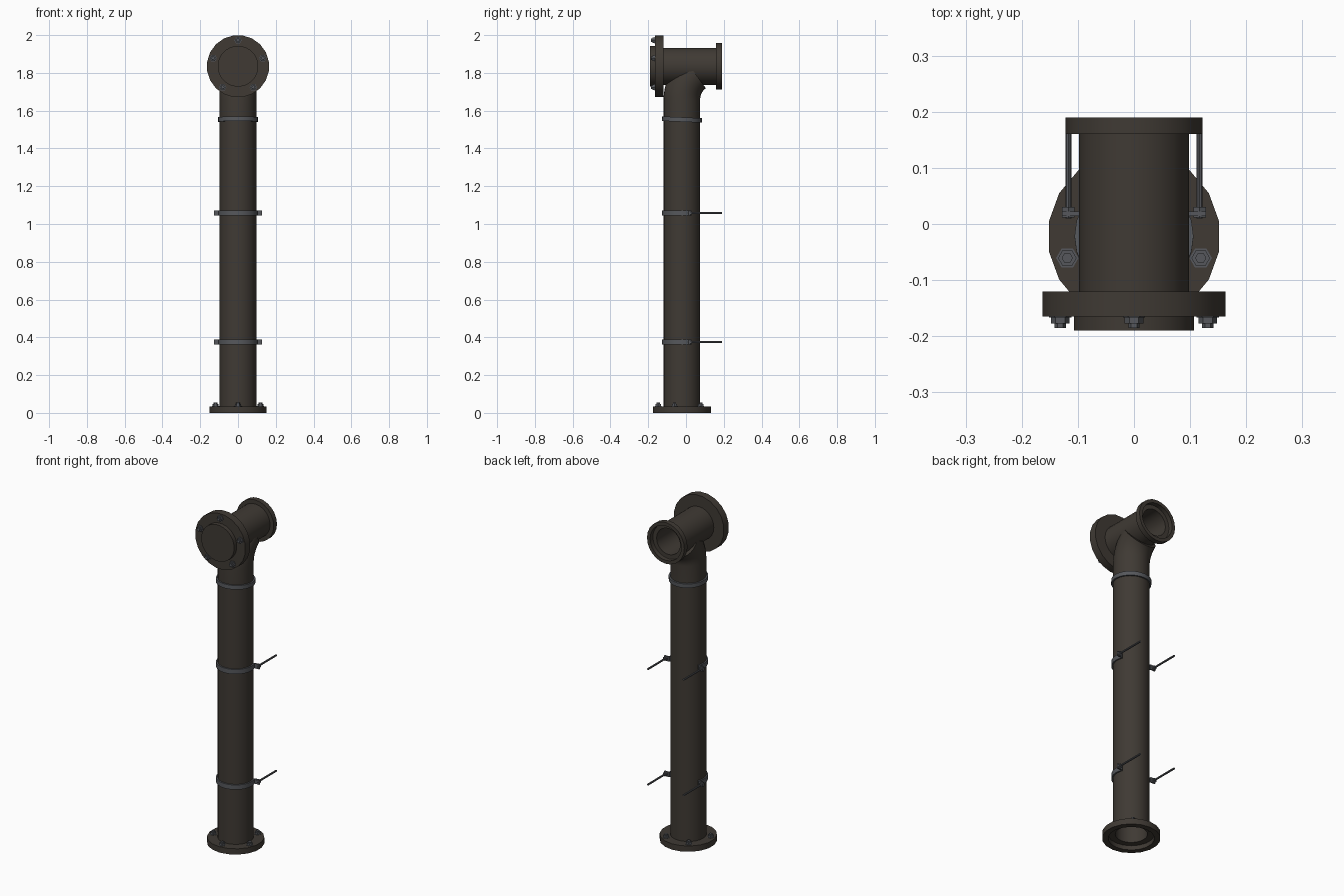
import bpy, bmesh, math
from mathutils import Matrix, Vector

if "Cube" in bpy.data.objects:
    bpy.data.objects.remove(bpy.data.objects["Cube"])

def material(name, col):
    m = bpy.data.materials.new(name)
    m.diffuse_color = (*col, 1)
    m.use_nodes = True
    m.node_tree.nodes["Principled BSDF"].inputs["Base Color"].default_value = m.diffuse_color
    return m

IRON = material("dark_iron", (0.05, 0.042, 0.034))
STEEL = material("grey_steel", (0.092, 0.097, 0.107))
PY = -0.022      # y of the upright pipe axis
TZ = 1.835       # z of the top pipe axis
UP = Matrix.Translation((0, PY, 0))
ALONG_Y = Matrix.Translation((0, 0, TZ)) @ Matrix.Rotation(-math.pi / 2, 4, 'X')

def finish(name, bm, mat):
    bmesh.ops.remove_doubles(bm, verts=bm.verts, dist=1e-5)
    bmesh.ops.recalc_face_normals(bm, faces=bm.faces)
    me = bpy.data.meshes.new(name)
    bm.to_mesh(me)
    bm.free()
    me.materials.append(mat)
    ob = bpy.data.objects.new(name, me)
    bpy.context.collection.objects.link(ob)
    bpy.context.view_layer.objects.active = ob
    for o in bpy.context.selected_objects:
        o.select_set(False)
    ob.select_set(True)
    bpy.ops.object.shade_smooth_by_angle(angle=math.radians(35))
    return ob

def skin(bm, rings, loop):
    """Bridge rows of points; loop joins last row to first, else caps the ends."""
    rows = [[bm.verts.new(p) for p in r] for r in rings]
    k = len(rows[0])
    for i in range(len(rows) if loop else len(rows) - 1):
        a, b = rows[i], rows[(i + 1) % len(rows)]
        for j in range(k):
            bm.faces.new((a[j], a[(j + 1) % k], b[(j + 1) % k], b[j]))
    if not loop:
        bm.faces.new(rows[0])
        bm.faces.new(rows[-1])

def lathe(name, profile, mat, mx, n=24, a0=0.0, sweep=360):
    """Spin a closed (radius, height) profile."""
    bm = bmesh.new()
    full = sweep == 360
    rings = []
    for i in range(n if full else n + 1):
        a = math.radians(a0 + sweep * i / n)
        rings.append([mx @ Vector((r * math.cos(a), r * math.sin(a), t)) for r, t in profile])
    skin(bm, rings, full)
    # drop zero-area slivers on the axis
    bmesh.ops.remove_doubles(bm, verts=bm.verts, dist=1e-5)
    bmesh.ops.delete(bm, geom=[f for f in bm.faces if f.calc_area() < 1e-10], context='FACES_ONLY')
    loose = [e for e in bm.edges if not e.link_faces]
    bmesh.ops.delete(bm, geom=loose, context='EDGES')
    return finish(name, bm, mat)

def disc(name, r, t0, t1, mat, mx, n):
    return lathe(name, [(0, t0), (r, t0), (r, t1), (0, t1)], mat, mx, n, 180 / n)

def bolt(name, mx):
    """Washer, hex nut and stud."""
    lathe(name, [(0, -.004), (.02, -.004), (.02, .002), (.0165, .002), (.0165, .012),
                 (.01, .012), (.01, .02), (0, .02)], STEEL, mx, 6)

# upright pipe and its hollow base flange
lathe("upright_pipe", [(.097, .025), (.097, 1.57), (.085, 1.57), (.085, .025)], IRON, UP)
lathe("base_flange", [(.154, 0), (.154, .034), (.09, .034), (.09, .026), (.122, .026), (.122, 0)],
      IRON, UP, 18, 10)
for i in range(5):
    a = math.radians(-90 + 72 * i)
    bolt(f"base_bolt_{i}", UP @ Matrix.Translation((.125 * math.cos(a), .125 * math.sin(a), .034)))

# elbow bending back into the top pipe, its bore cut clear
R, Z0 = .17, 1.66
axis = [(Vector((0, PY, 1.555)), 0)]
for i in range(9):
    a = math.radians(54 * i / 8)
    axis.append((Vector((0, PY + R - R * math.cos(a), Z0 + R * math.sin(a))), a))
rings = []
for c, a in axis:
    side = Vector((0, math.cos(a), -math.sin(a)))
    rings.append([c + .097 * (Vector((math.cos(t), 0, 0)) + side * math.sin(t))
                  for t in (2 * math.pi * k / 24 for k in range(24))])
bm = bmesh.new()
skin(bm, rings, False)
elbow = finish("elbow", bm, IRON)
cutter = disc("bore_cutter", .083, -.115, .3, IRON, ALONG_Y, 24)
cutter.hide_render = True
cutter.hide_set(True)
mod = elbow.modifiers.new("bore", 'BOOLEAN')
mod.operation = 'DIFFERENCE'
mod.object = cutter

# horizontal top pipe, flanges and blank cap
lathe("top_pipe", [(0, -.13), (.098, -.13), (.098, .165), (.077, .165), (.077, -.115), (0, -.115)],
      IRON, ALONG_Y)
lathe("outlet_flange", [(.122, .16), (.122, .19), (.102, .19), (.102, .164), (.09, .16)],
      IRON, ALONG_Y, 24)
disc("front_flange", .165, -.165, -.12, IRON, ALONG_Y, 20)
disc("front_cap", .108, -.19, -.16, IRON, ALONG_Y, 24)
for i in range(5):
    a = math.radians(90 + 72 * i)
    bolt(f"front_bolt_{i}",
         Matrix.Translation((.138 * math.cos(a), -.165, TZ + .138 * math.sin(a)))
         @ Matrix.Rotation(math.pi / 2, 4, 'X'))

# joint collar, slightly tilted
lathe("joint_collar", [(.094, -.012), (.106, -.012), (.106, .012), (.094, .012)], STEEL,
      Matrix.Translation((0, PY, 1.553)) @ Matrix.Rotation(math.radians(-2.5), 4, 'X'))

# two wall clamps: half strap, lugs, nuts and rods
for k, z in enumerate((.375, 1.058)):
    mx = Matrix.Translation((0, PY, z))
    lathe(f"clamp_strap_{k}", [(.095, -.014), (.105, -.014), (.105, .014), (.095, .014)],
          STEEL, mx, 18, 158, 224)
    for s in (-1, 1):
        bm = bmesh.new()
        bmesh.ops.create_cube(bm, size=1, matrix=Matrix.Translation((s * .112, .018, z))
                              @ Matrix.Diagonal((.032, .008, .028, 1)))
        finish(f"clamp_lug_{k}_{s}", bm, STEEL)
        rod = Matrix.Translation((s * .117, 0, z)) @ Matrix.Rotation(-math.pi / 2, 4, 'X')
        disc(f"clamp_nut_{k}_{s}", .013, .012, .03, STEEL, rod, 6)
        disc(f"clamp_rod_{k}_{s}", .0055, .01, .19, STEEL, rod, 10)
